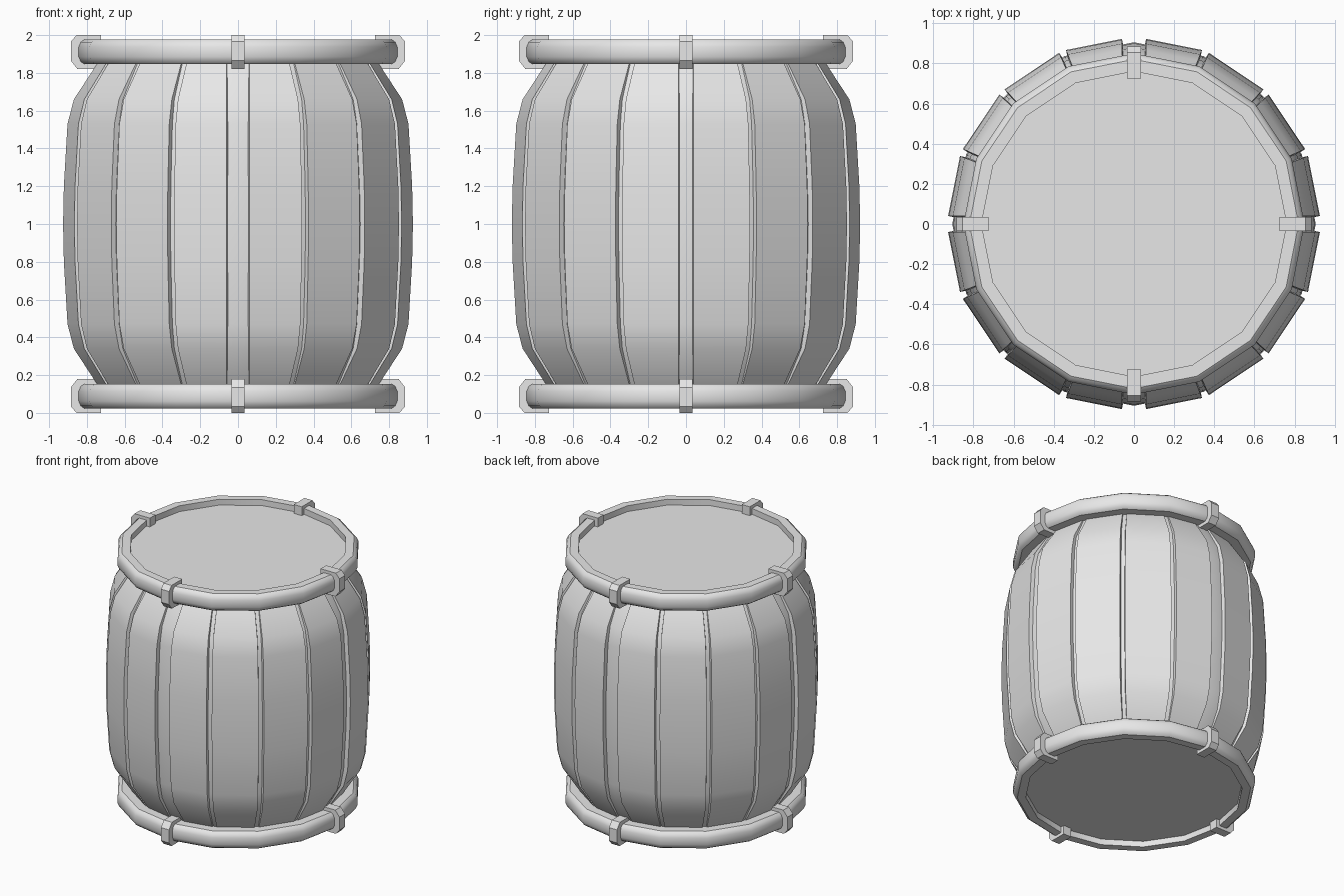
import bpy, bmesh, math
from mathutils import Matrix, Vector

cube = bpy.data.objects.get("Cube")
if cube:
    bpy.data.objects.remove(cube, do_unlink=True)

SIDES = 16
STEP = math.tau / SIDES

grey = bpy.data.materials.new("plain_grey")
grey.use_nodes = True
colour = (0.8, 0.8, 0.8, 1)
grey.diffuse_color = colour
grey.node_tree.nodes["Principled BSDF"].inputs["Base Color"].default_value = colour


def finish(bm, name):
    bmesh.ops.recalc_face_normals(bm, faces=bm.faces)
    mesh = bpy.data.meshes.new(name)
    bm.to_mesh(mesh)
    bm.free()
    ob = bpy.data.objects.new(name, mesh)
    bpy.context.collection.objects.link(ob)
    mesh.materials.append(grey)
    bpy.ops.object.select_all(action="DESELECT")
    bpy.context.view_layer.objects.active = ob
    ob.select_set(True)
    bpy.ops.object.shade_smooth_by_angle(angle=math.radians(30))
    return ob


def loft(bm, sections, closed=False):
    """Bridge equal rings of points; cap the ends unless the loft is closed."""
    rings = [[bm.verts.new(p) for p in s] for s in sections]
    n = len(rings[0])
    pairs = list(zip(rings, rings[1:] + rings[:1])) if closed else list(zip(rings, rings[1:]))
    for a, b in pairs:
        for i in range(n):
            j = (i + 1) % n
            bm.faces.new((a[i], a[j], b[j], b[i]))
    if not closed:
        bm.faces.new(rings[0])
        bm.faces.new(rings[-1])


def circle(r, z):
    return [(r * math.cos(i * STEP), r * math.sin(i * STEP), z) for i in range(SIDES)]


# Bulging side profile: height above the middle, stave distance, core radius
half = [(0, 0.916, 0.905), (0.2, 0.912, 0.9), (0.53, 0.893, 0.88),
        (0.66, 0.86, 0.852), (0.85, 0.738, 0.742), (0.9, 0.7, 0.706)]
profile = [(1 - h, n, c) for h, n, c in reversed(half)] + [(1 + h, n, c) for h, n, c in half[1:]]

# Inner core that shows in the grooves
bm = bmesh.new()
loft(bm, [circle(c, z) for z, n, c in profile])
finish(bm, "barrel_core")


def edge_width(n, gap):
    """Half width of a stave, cut back where it borders a wide gap."""
    w = 0.895 * n * math.tan(STEP / 2)
    if gap:
        w = min(w, (n * math.sin(STEP / 2) - gap) / math.cos(STEP / 2))
    return w


# Staves, with wider gaps on the four main directions
for k in range(SIDES):
    gaps = [{0: 0.04, 4: 0.06, 8: 0.04, 12: 0.06}.get(i % SIDES, 0) for i in (k, k + 1)]
    turn = Matrix.Rotation((k + 0.5) * STEP, 3, "Z")
    sections = []
    for z, n, c in profile:
        lo, hi = -edge_width(n, gaps[0]), edge_width(n, gaps[1])
        inner = n - 0.05
        sections.append([turn @ Vector(p) for p in
                         ((n, lo, z), (n, hi, z), (inner, hi, z), (inner, lo, z))])
    bm = bmesh.new()
    loft(bm, sections)
    finish(bm, f"stave_{k + 1}")

# Hoop, lid and clips at each end, laid out for the top and flipped for the bottom
hoop = [(0.7, 1.846), (0.82, 1.846), (0.839, 1.86), (0.85, 1.885), (0.85, 1.938),
        (0.839, 1.963), (0.82, 1.977), (0.76, 1.977), (0.76, 1.93), (0.7, 1.93)]
clip = [(0.725, 1.85), (0.755, 1.82), (0.85, 1.82), (0.885, 1.865),
        (0.885, 1.965), (0.855, 2.0), (0.725, 2.0)]
for end in ("top", "bottom"):
    def height(z):
        return z if end == "top" else 2 - z

    bm = bmesh.new()
    loft(bm, [circle(r, height(z)) for r, z in hoop], closed=True)
    finish(bm, f"{end}_hoop")

    bm = bmesh.new()
    loft(bm, [circle(0.765, height(z)) for z in (1.87, 1.932)])
    finish(bm, f"{end}_lid")

    for i, side in enumerate(("left", "back", "right", "front")):
        turn = Matrix.Rotation(i * math.pi / 2, 3, "Z")
        bm = bmesh.new()
        loft(bm, [[turn @ Vector((r, y, height(z))) for r, z in clip] for y in (-0.034, 0.034)])
        finish(bm, f"{end}_{side}_clip")
